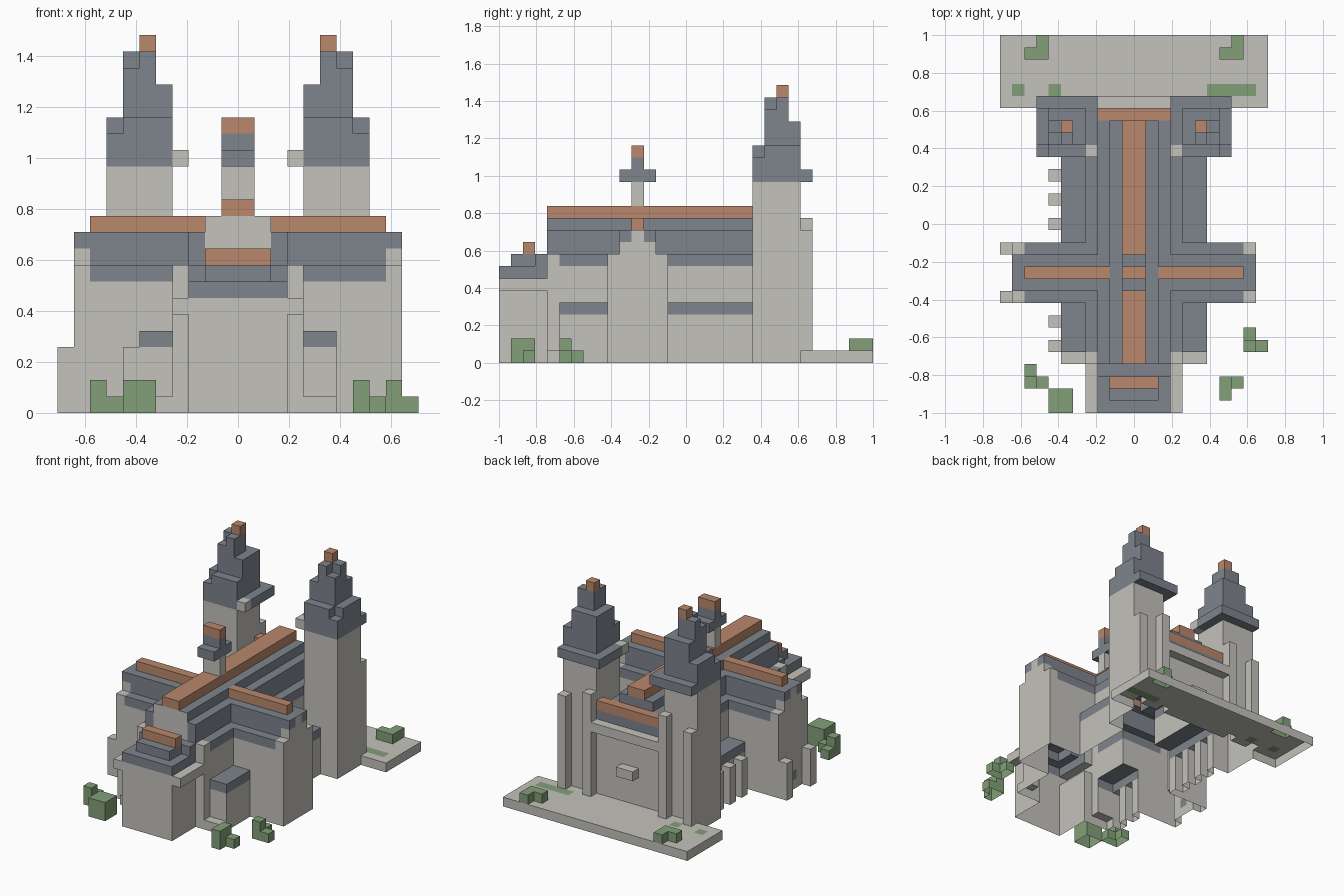
import bpy, bmesh

if "Cube" in bpy.data.objects:
    bpy.data.objects.remove(bpy.data.objects["Cube"])

U = 2 / 31          # one block; x and z in blocks from 0, y in blocks from the front edge


def material(name, rgb):
    m = bpy.data.materials.new(name)
    m.diffuse_color = (*rgb, 1)
    m.use_nodes = True
    m.node_tree.nodes["Principled BSDF"].inputs["Base Color"].default_value = m.diffuse_color
    return m


STONE = material("pale stone", (0.55, 0.54, 0.50))
SLATE = material("slate grey", (0.21, 0.232, 0.27))
COPPER = material("copper brown", (0.49, 0.245, 0.15))
GREEN = material("leaf green", (0.225, 0.35, 0.19))
MATS = [STONE, SLATE, COPPER, GREEN]

owner = {}          # block -> part name, later parts win
parts = {}          # part name -> material


def part(name, mat, boxes, mirror=False):
    """Claim the blocks in boxes (x0, x1, y0, y1, z0, z1) for a part."""
    parts[name] = mat
    for b in boxes:
        for s in ((1, -1) if mirror else (1,)):
            x0, x1 = sorted((b[0] * s, b[1] * s))
            for x in range(x0, x1):
                for y in range(b[2], b[3]):
                    for z in range(b[4], b[5]):
                        owner[x, y, z] = name


# Terrace behind the building
part("terrace", STONE, [(-11, 11, 25, 31, 0, 1)])

# Nave with stepped roof
part("nave_walls", STONE, [(-4, 4, 4, 24, 0, 8), (-4, 4, 4, 5, 8, 9)])
part("nave_roof", SLATE, [(-4, 4, 5, 24, 8, 9), (-3, 3, 4, 24, 9, 11), (-2, 2, 4, 24, 11, 12)])
part("nave_ridge", COPPER, [(-1, 1, 4, 24, 12, 13)])

# Side aisles, front steps and the row of buttresses on the left
part("aisle_walls", STONE, [(4, 6, 5, 9, 0, 4), (4, 6, 14, 21, 0, 4)], mirror=True)
part("aisle_roofs", SLATE, [(4, 6, 5, 9, 4, 5), (4, 6, 14, 21, 4, 5)], mirror=True)
part("front_steps", STONE, [(4, 6, 4, 5, 0, 1)], mirror=True)
part("buttresses", STONE, [(-7, -6, y, y + 1, 0, 4) for y in (5, 7, 15, 17, 19)]
     + [(-11, -10, y, y + 1, 0, 4) for y in (9, 13)])

# Transept crossing the nave
part("transept_walls", STONE, [(4, 10, 9, 14, 0, 8)], mirror=True)
part("transept_roof", SLATE, [(4, 9, 9, 14, 8, 9), (3, 9, 10, 13, 9, 10),
                              (3, 10, 10, 13, 10, 11)], mirror=True)
part("transept_gables", STONE, [(9, 10, 9, 14, 8, 9), (9, 10, 10, 13, 9, 10)], mirror=True)
part("transept_ridge", COPPER, [(2, 9, 11, 12, 11, 12)], mirror=True)

# Small spire over the crossing
part("crossing_spire_shaft", STONE, [(-1, 1, 11, 12, 13, 15)])
part("crossing_spire_roof", SLATE, [(-1, 1, 10, 13, 15, 16), (-1, 1, 11, 12, 16, 17)])
part("crossing_spire_tip", COPPER, [(-1, 1, 11, 12, 17, 18)])

# Apse at the front
part("apse_walls", STONE, [(-3, 3, 0, 4, 0, 6)])
part("apse_cornice", STONE, [(-4, 4, 0, 4, 6, 7)])
part("apse_roof", SLATE, [(-3, 3, 0, 4, 7, 8), (-2, 2, 1, 3, 8, 9), (-3, 3, 3, 4, 8, 9)])
part("apse_ridge", COPPER, [(-2, 2, 2, 3, 9, 10)])

# Twin towers with stepped spires
part("tower_shafts", STONE, [(4, 8, 21, 25, 0, 15)], mirror=True)
part("tower_corner_blocks", STONE, [(3, 4, 21, 22, 15, 16)], mirror=True)
part("tower_spires", SLATE, [(3, 8, 22, 26, 15, 16), (4, 8, 21, 22, 15, 16),
                             (4, 8, 21, 25, 16, 17),
                             (4, 7, 21, 25, 17, 18), (7, 8, 22, 25, 17, 18),
                             (4, 7, 22, 25, 18, 20), (5, 7, 22, 24, 20, 21),
                             (5, 6, 22, 24, 21, 22), (6, 7, 23, 24, 21, 22)], mirror=True)
part("tower_tips", COPPER, [(5, 6, 23, 24, 22, 23)], mirror=True)

# Rear facade between the towers
part("rear_wall", STONE, [(-4, 4, 24, 25, 0, 9)])
part("rear_pilasters", STONE, [(4, 5, 25, 26, 0, 12), (7, 8, 25, 26, 0, 11)], mirror=True)
part("rear_beam", STONE, [(-4, 4, 25, 26, 8, 9)])
part("rear_balcony", STONE, [(-1, 1, 25, 26, 4, 5)])
part("rear_roof", SLATE, [(-4, 4, 24, 25, 9, 10)])
part("rear_ridge", COPPER, [(-4, 4, 24, 25, 10, 11)])

# Bushes
part("terrace_bushes", GREEN, [(8, 9, 29, 31, 1, 2), (7, 8, 29, 30, 1, 2),
                               (-8, -7, 29, 31, 1, 2), (-9, -8, 29, 30, 1, 2)])
part("front_bushes", GREEN, [(9, 10, 5, 6, 0, 2), (9, 10, 6, 7, 0, 1), (10, 11, 5, 6, 0, 1),
                             (7, 8, 1, 3, 0, 2), (8, 9, 2, 3, 0, 1),
                             (-9, -8, 2, 3, 0, 2), (-9, -8, 3, 4, 0, 1), (-8, -7, 2, 3, 0, 1),
                             (-7, -5, 0, 2, 0, 2)])


def face_material(block, axis, side):
    """Painted details: moss, stone gable faces and a window."""
    x, y, z = block
    if owner[block] == "terrace" and axis == 2 and y == 26 and x in (-10, -7, 6, 7, 8, 9):
        return GREEN
    if owner[block] == "nave_roof" and axis == 1 and y == 4 and -2 <= x < 2:
        return STONE
    if owner[block] == "transept_roof" and axis == 0 and y == 11 and z == 10:
        return STONE
    if axis == 0 and side == 0 and (x, y, z) == (-10, 11, 1):
        return SLATE
    return parts[owner[block]]


# Make the outer skin of each part: no faces between touching blocks, open underneath
CORNERS = ((0, 0), (1, 0), (1, 1), (0, 1))
for name in parts:
    bm = bmesh.new()
    for block in [b for b in owner if owner[b] == name]:
        for axis in range(3):
            for side in (0, 1):
                nb = list(block)
                nb[axis] += 2 * side - 1
                if tuple(nb) in owner or nb[2] < 0:
                    continue
                vs = []
                for a, b in (CORNERS if side else CORNERS[::-1]):
                    p = list(block)
                    p[axis] += side
                    p[(axis + 1) % 3] += a
                    p[(axis + 2) % 3] += b
                    vs.append(bm.verts.new((p[0] * U, p[1] * U - 1, p[2] * U)))
                f = bm.faces.new(vs)
                f.material_index = MATS.index(face_material(block, axis, side))
    bmesh.ops.remove_doubles(bm, verts=bm.verts[:], dist=0.001)
    bmesh.ops.dissolve_limit(bm, angle_limit=0.01, verts=bm.verts[:], edges=bm.edges[:],
                             delimit={'MATERIAL'})
    me = bpy.data.meshes.new(name)
    for m in MATS:
        me.materials.append(m)
    bm.to_mesh(me)
    bm.free()
    bpy.context.collection.objects.link(bpy.data.objects.new(name, me))
